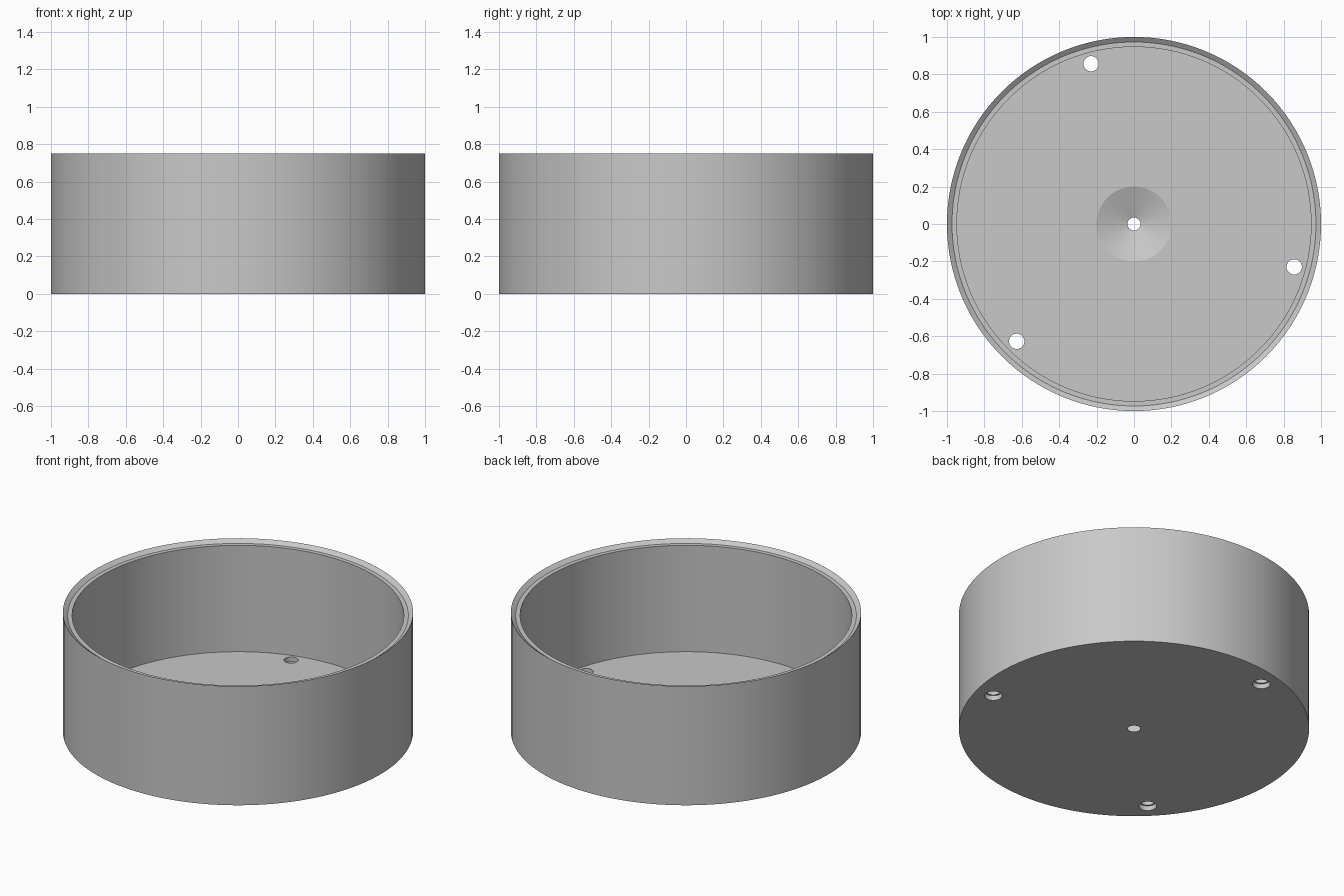
import bpy, bmesh
from math import radians, cos, sin, tau

cube = bpy.data.objects.get("Cube")
if cube:
    bpy.data.objects.remove(cube, do_unlink=True)

SEGMENTS = 128
FLOOR = 0.06

grey = bpy.data.materials.new("plain_grey")
grey.use_nodes = True
colour = (0.58, 0.58, 0.58, 1)
grey.diffuse_color = colour
grey.node_tree.nodes["Principled BSDF"].inputs["Base Color"].default_value = colour


def lathe(name, profile, steps, centre=(0, 0, 0)):
    """Revolve a closed (radius, height) outline around a vertical axis."""
    bm = bmesh.new()
    rings = []
    for i in range(steps):
        a = tau * i / steps
        rings.append([bm.verts.new((r * cos(a), r * sin(a), z)) for r, z in profile])
    count = len(profile)
    for i in range(steps):
        here, there = rings[i], rings[(i + 1) % steps]
        for j in range(count):
            k = (j + 1) % count
            bm.faces.new((here[j], there[j], there[k], here[k]))
    # Merge points on the axis, if the outline touches it
    bmesh.ops.remove_doubles(bm, verts=bm.verts, dist=1e-5)
    bmesh.ops.recalc_face_normals(bm, faces=bm.faces)
    mesh = bpy.data.meshes.new(name)
    bm.to_mesh(mesh)
    bm.free()
    mesh.materials.append(grey)
    obj = bpy.data.objects.new(name, mesh)
    obj.location = centre
    bpy.context.collection.objects.link(obj)
    return obj


# Open round cup: stepped, bevelled rim and a conical drain in the floor
cup = lathe("round_cup", [
    (0.035, 0), (1, 0), (1, 0.75), (0.973, 0.73),
    (0.947, 0.73), (0.947, FLOOR), (0.2, FLOOR)], SEGMENTS)

# Three floor holes, each wider on the underside
hole_outline = [(0, -0.05), (0.051, -0.05), (0.051, 0.03),
                (0.041, 0.03), (0.041, 0.12), (0, 0.12)]
bpy.context.view_layer.objects.active = cup
for degrees in (105, 225, 345):
    a = radians(degrees)
    cutter = lathe("hole_cutter", hole_outline, 48, (0.887 * cos(a), 0.887 * sin(a), 0))
    cutter.hide_render = True
    cut = cup.modifiers.new("floor_hole", 'BOOLEAN')
    cut.operation = 'DIFFERENCE'
    cut.solver = 'EXACT'
    cut.object = cutter
    bpy.ops.object.modifier_apply(modifier=cut.name)
    bpy.data.objects.remove(cutter, do_unlink=True)

# Smooth the round walls, keep every rim crisp
bpy.ops.object.select_all(action='DESELECT')
cup.select_set(True)
bpy.ops.object.shade_smooth_by_angle(angle=radians(12))
